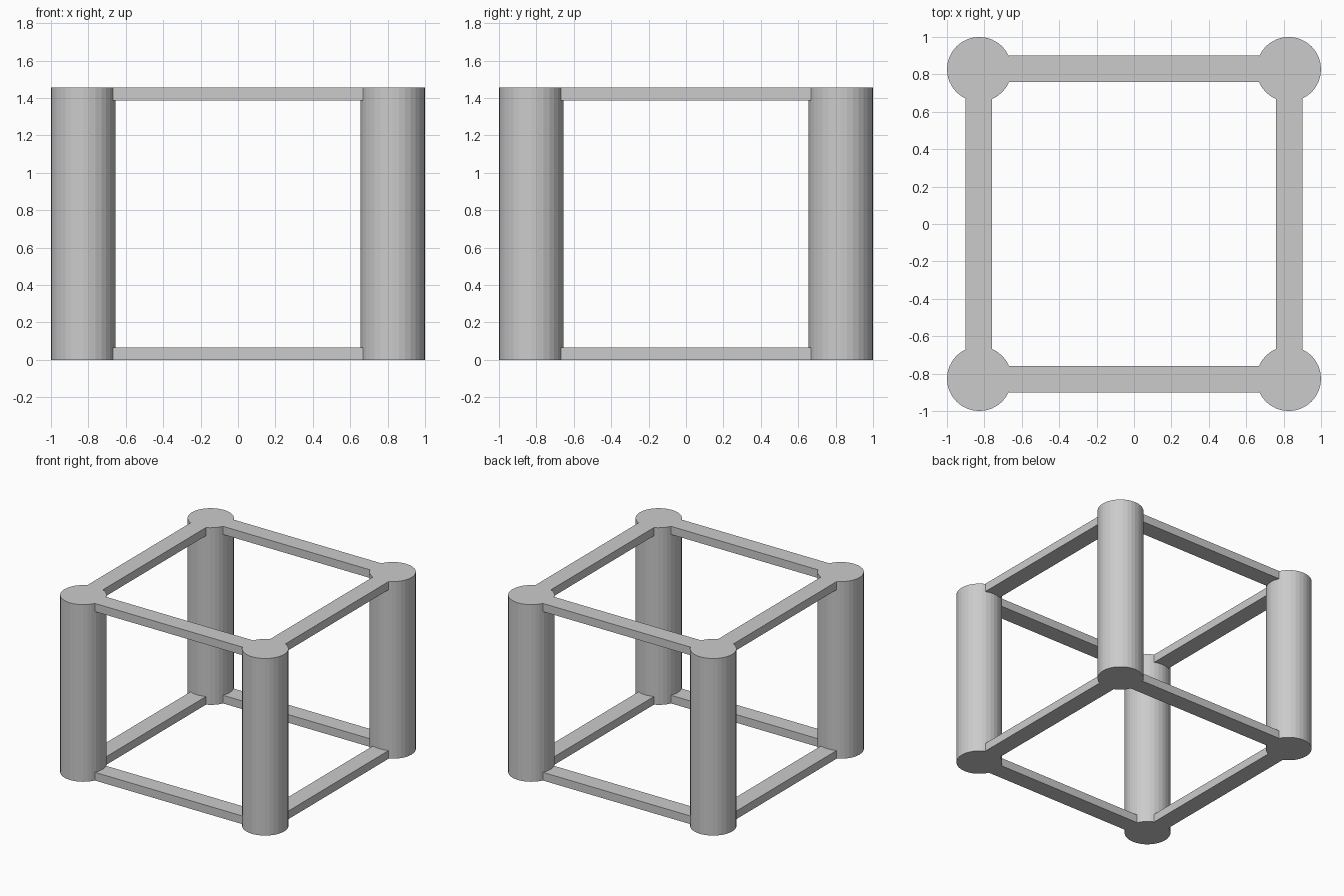
import bpy

if "Cube" in bpy.data.objects:
    bpy.data.objects.remove(bpy.data.objects["Cube"])

R, C, H = 0.173, 0.827, 1.455    # column radius, corner offset, height
BW, BH = 0.142, 0.067            # rail width and thickness
HALF = 0.669                     # rail ends just tuck into the columns


def box(name, loc, size):
    bpy.ops.mesh.primitive_cube_add(size=1, location=loc)
    ob = bpy.context.object
    ob.name = name
    ob.scale = size
    bpy.ops.object.transform_apply(location=False, rotation=False, scale=True)


# Four faceted corner columns
for sx, xn in ((-1, "left"), (1, "right")):
    for sy, yn in ((-1, "front"), (1, "back")):
        bpy.ops.mesh.primitive_cylinder_add(
            vertices=32, radius=R, depth=H, location=(sx * C, sy * C, H / 2))
        bpy.context.object.name = f"{yn}_{xn}_column"

# Bottom and top rails, flush with the column ends
for z, zn in ((BH / 2, "bottom"), (H - BH / 2, "top")):
    for s, xn, yn in ((-1, "left", "front"), (1, "right", "back")):
        box(f"{zn}_{yn}_rail", (0, s * 0.83, z), (2 * HALF, BW, BH))
        box(f"{zn}_{xn}_rail", (s * 0.83, 0, z), (BW, 2 * HALF, BH))
